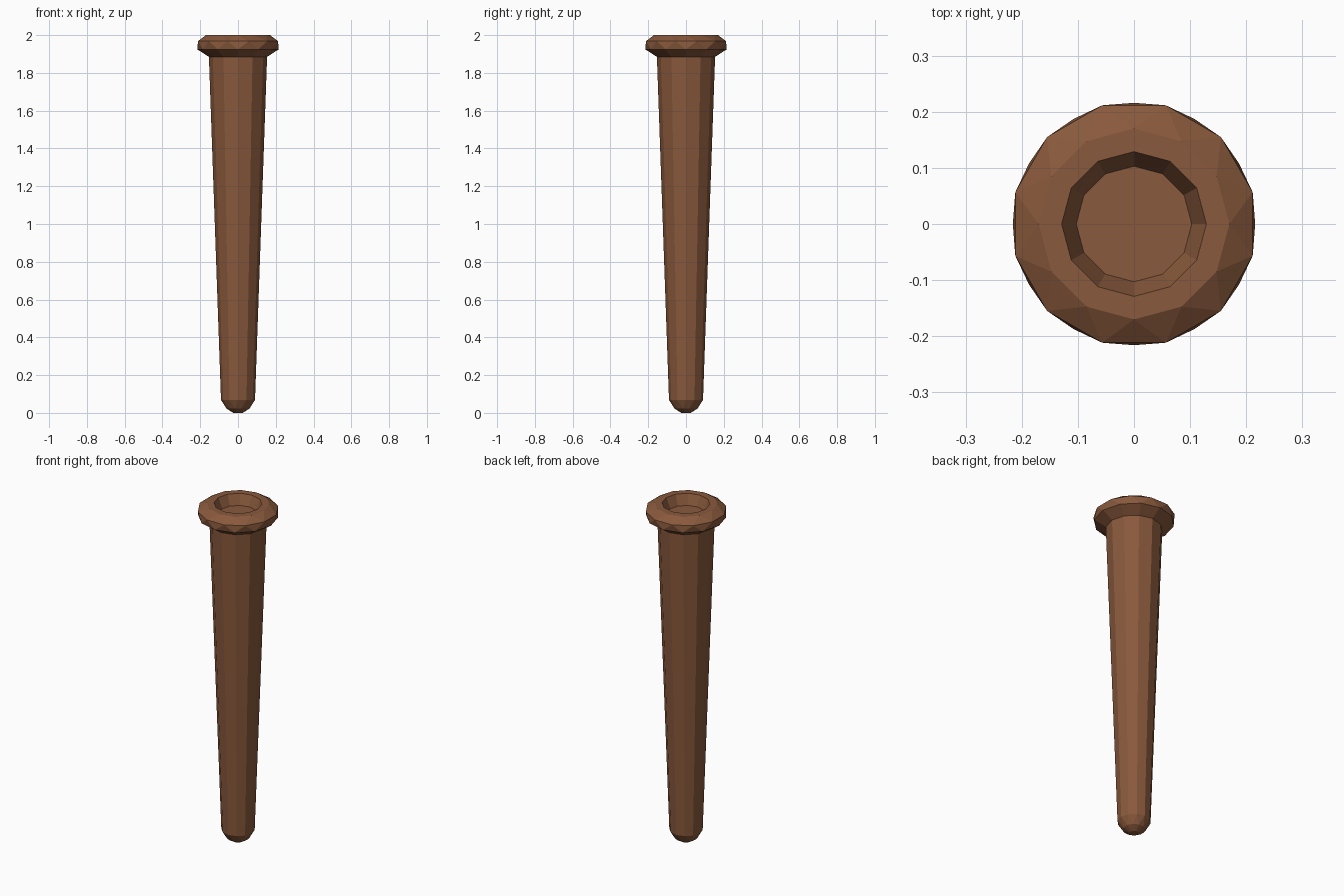
import bpy, bmesh
from math import cos, sin, pi

if "Cube" in bpy.data.objects:
    bpy.data.objects.remove(bpy.data.objects["Cube"])

SIDES = 12
# (radius, height, twist in side steps), from the rounded tip up over the lip into the recess
PROFILE = [
    (0.025, 0.0, 0.0), (0.062, 0.022, 0.5), (0.09, 0.068, 0.0),   # tip
    (0.154, 1.885, 0.0),                                          # tapered shaft
    (0.216, 1.925, 0.0), (0.219, 1.968, 0.5),                     # lip
    (0.17, 2.0, 0.0), (0.129, 2.0, 0.0),                          # flat top
    (0.103, 1.94, 0.0),                                           # recess floor
]


def lathe(name, profile, mat):
    bm = bmesh.new()
    rings = []
    for r, z, t in profile:
        angles = [2 * pi * (i + t) / SIDES for i in range(SIDES)]
        rings.append([bm.verts.new((r * cos(a), r * sin(a), z)) for a in angles])
    for k, (lo, hi) in enumerate(zip(rings, rings[1:])):
        t0, t1 = profile[k][2], profile[k + 1][2]
        for i in range(SIDES):
            j = (i + 1) % SIDES
            if t0 == t1:
                bm.faces.new((lo[i], lo[j], hi[j], hi[i]))
            elif t1 > t0:      # staggered rings become triangle strips
                bm.faces.new((lo[i], lo[j], hi[i]))
                bm.faces.new((lo[j], hi[j], hi[i]))
            else:
                bm.faces.new((lo[i], lo[j], hi[j]))
                bm.faces.new((lo[i], hi[j], hi[i]))
    bm.faces.new(rings[0][::-1])
    bm.faces.new(rings[-1])
    bmesh.ops.recalc_face_normals(bm, faces=bm.faces)
    me = bpy.data.meshes.new(name)
    bm.to_mesh(me)
    bm.free()
    me.materials.append(mat)
    ob = bpy.data.objects.new(name, me)
    bpy.context.collection.objects.link(ob)
    return ob


brown = bpy.data.materials.new("brown")
brown.diffuse_color = (0.25, 0.1, 0.045, 1)
brown.use_nodes = True
brown.node_tree.nodes["Principled BSDF"].inputs["Base Color"].default_value = brown.diffuse_color
lathe("tapered_peg", PROFILE, brown)
